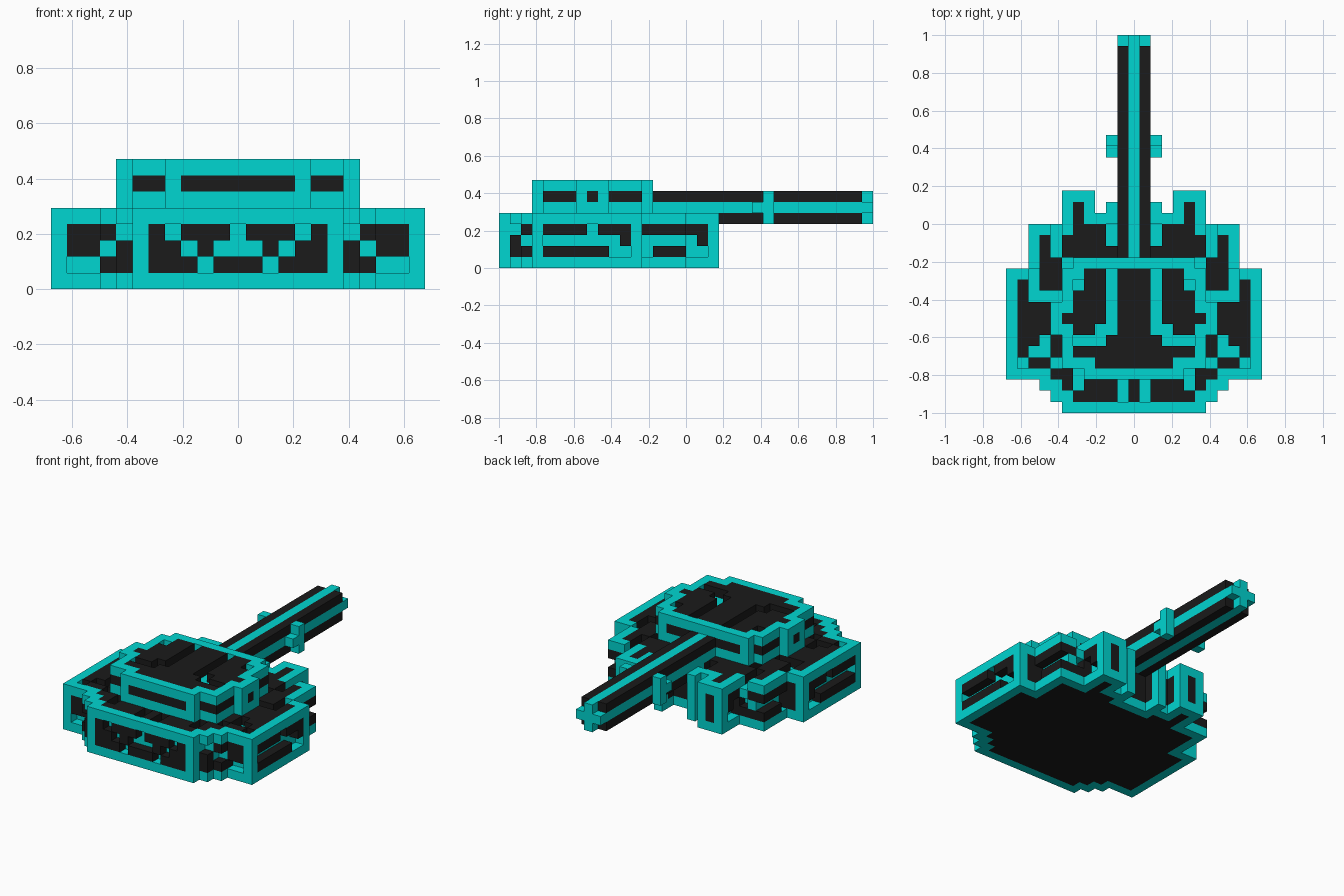
import bpy

if "Cube" in bpy.data.objects:
    bpy.data.objects.remove(bpy.data.objects["Cube"])

V = 2 / 34                    # block size: the tank is 34 blocks long
TEAL, DARK = 0, 1


def material(name, rgb):
    m = bpy.data.materials.new(name)
    m.use_nodes = True
    m.diffuse_color = (*rgb, 1)
    b = next(n for n in m.node_tree.nodes if n.type == 'BSDF_PRINCIPLED')
    b.inputs["Base Color"].default_value = (*rgb, 1)
    return m


MATS = [material("teal", (0.0, 0.67, 0.64)), material("charcoal", (0.0105, 0.0105, 0.0105))]


# ---- block helpers: i = across (mirrored), j = front to back, k = up ----
def box(cells, i, j, k, colour):
    """Fill (or with None, clear) an inclusive range of blocks on both sides."""
    for x in range(i[0], i[1] + 1):
        for y in range(j[0], j[1] + 1):
            for z in range(k[0], k[1] + 1):
                for s in (x, -x):
                    if colour is None:
                        cells.pop((s, y, z), None)
                    else:
                        cells[s, y, z] = colour


def footprint(rows):
    """Plan from (first row, last row, first column, last column) bands."""
    return {(s, y) for j0, j1, i0, i1 in rows for y in range(j0, j1 + 1)
            for x in range(i0, i1 + 1) for s in (x, -x)}


def border(plan):
    near = [(a, b) for a in (-1, 0, 1) for b in (-1, 0, 1)]
    return {(x, y) for x, y in plan if any((x + a, y + b) not in plan for a, b in near)}


def gap(cells, i, j, k, inward):
    """Cut a slot in the dark wall and show teal behind it."""
    di, dj = inward
    box(cells, i, j, k, None)
    box(cells, (i[0] + di, i[1] + di), (j[0] + dj, j[1] + dj), k, TEAL)


def pit(cells, i0, i1, j0, j1, k):
    """Sunken teal patch in a dark deck whose surface blocks are on level k."""
    box(cells, (i0, i1), (j0, j1), (k, k), None)
    box(cells, (i0, i1), (j0, j1), (k - 1, k - 1), TEAL)


def build(name, cells, underside=()):
    """Make a mesh of the exposed block faces; underside lists dark belly blocks."""
    sides = {(1, 0, 0): [(1, 0, 0), (1, 1, 0), (1, 1, 1), (1, 0, 1)],
             (-1, 0, 0): [(0, 0, 0), (0, 0, 1), (0, 1, 1), (0, 1, 0)],
             (0, 1, 0): [(0, 1, 0), (0, 1, 1), (1, 1, 1), (1, 1, 0)],
             (0, -1, 0): [(0, 0, 0), (1, 0, 0), (1, 0, 1), (0, 0, 1)],
             (0, 0, 1): [(0, 0, 1), (1, 0, 1), (1, 1, 1), (0, 1, 1)],
             (0, 0, -1): [(0, 0, 0), (0, 1, 0), (1, 1, 0), (1, 0, 0)]}
    verts, faces, mats = {}, [], []
    for (x, y, z), colour in cells.items():
        for (dx, dy, dz), corners in sides.items():
            if (x + dx, y + dy, z + dz) in cells:
                continue
            faces.append([verts.setdefault((x + a, y + b, z + c), len(verts))
                          for a, b, c in corners])
            painted = z == 0 and dz == -1 and (x, y) in underside
            mats.append(DARK if painted else colour)
    mesh = bpy.data.meshes.new(name)
    mesh.from_pydata([((x - 0.5) * V, y * V - 1, z * V) for x, y, z in verts], [], faces)
    for m in MATS:
        mesh.materials.append(m)
    mesh.polygons.foreach_set("material_index", mats)
    ob = bpy.data.objects.new(name, mesh)
    bpy.context.collection.objects.link(ob)


# ---- plans ----
hull_plan = footprint([(0, 0, 0, 6), (1, 1, 0, 7), (2, 2, 0, 8), (3, 12, 0, 11),
                       (13, 16, 0, 9), (17, 17, 2, 6), (18, 18, 2, 2), (18, 19, 4, 6)])
turret_plan = footprint([(3, 3, 0, 4), (4, 12, 0, 6), (7, 9, 0, 7), (13, 13, 0, 5)])

# ---- hull: teal floor edge and rim, dark walls and deck level with them ----
hull = {}
rim = border(hull_plan)
for x, y in hull_plan:
    hull[x, y, 0] = TEAL
    for z in (1, 2, 3):
        hull[x, y, z] = DARK
    hull[x, y, 4] = TEAL if (x, y) in rim else DARK
# corner posts
for i, j in [(6, 0), (11, 3), (11, 12), (6, 19), (4, 19), (2, 18)]:
    box(hull, (i, i), (j, j), (1, 3), TEAL)
# front grille slots
for i0, i1, k in [(0, 0, 3), (4, 4, 3), (0, 1, 2), (3, 3, 2), (2, 2, 1)]:
    gap(hull, (i0, i1), (0, 0), (k, k), (0, 1))
# front shoulder slots
gap(hull, (9, 10), (3, 3), (1, 1), (0, 1))
for inward in [(0, 1), (-1, 0)]:
    gap(hull, (8, 8), (2, 2), (2, 2), inward)
    gap(hull, (7, 7), (1, 1), (3, 3), inward)
# side slots
for j0, j1, k in [(8, 8, 3), (4, 10, 2), (10, 11, 1)]:
    gap(hull, (11, 11), (j0, j1), (k, k), (-1, 0))
# rear flank slots
gap(hull, (9, 9), (13, 16), (2, 2), (-1, 0))
gap(hull, (9, 9), (13, 13), (1, 1), (-1, 0))
gap(hull, (7, 7), (16, 16), (2, 2), (0, -1))
# rear fender slots
gap(hull, (6, 6), (17, 18), (1, 1), (-1, 0))
gap(hull, (6, 6), (17, 17), (2, 2), (-1, 0))
# sunken teal deck patches
for patch in [(1, 1, 1, 2), (5, 5, 2, 3), (7, 7, 14, 16), (7, 9, 10, 10), (9, 9, 11, 12),
              (6, 6, 11, 13), (7, 7, 4, 4), (8, 9, 5, 5), (8, 8, 6, 6), (10, 10, 4, 4),
              (2, 2, 15, 16)]:
    pit(hull, *patch, 4)
build("hull", hull, hull_plan - rim)

# ---- turret: teal base and rim, dark band and roof ----
turret = {}
rim = border(turret_plan)
for x, y in turret_plan:
    turret[x, y, 5] = TEAL
    turret[x, y, 6] = DARK
    turret[x, y, 7] = TEAL if (x, y) in rim else DARK
for i, j in [(4, 3), (7, 7), (7, 9), (5, 13)]:
    box(turret, (i, i), (j, j), (6, 6), TEAL)
# sunken roof patches
for patch in [(2, 2, 7, 12), (3, 5, 6, 6), (3, 3, 7, 7), (5, 5, 11, 11)]:
    pit(turret, *patch, 7)
build("turret", turret)

# ---- gun barrel: dark corners, teal cross, stepped muzzle ----
barrel = {}
box(barrel, (0, 1), (14, 32), (4, 6), DARK)
box(barrel, (0, 0), (14, 33), (4, 6), TEAL)
box(barrel, (0, 1), (14, 33), (5, 5), TEAL)
build("gun_barrel", barrel)

# ---- barrel collar lugs ----
collar = {}
box(collar, (2, 2), (24, 24), (4, 6), TEAL)
box(collar, (2, 2), (23, 23), (5, 5), TEAL)
build("barrel_collar", collar)
